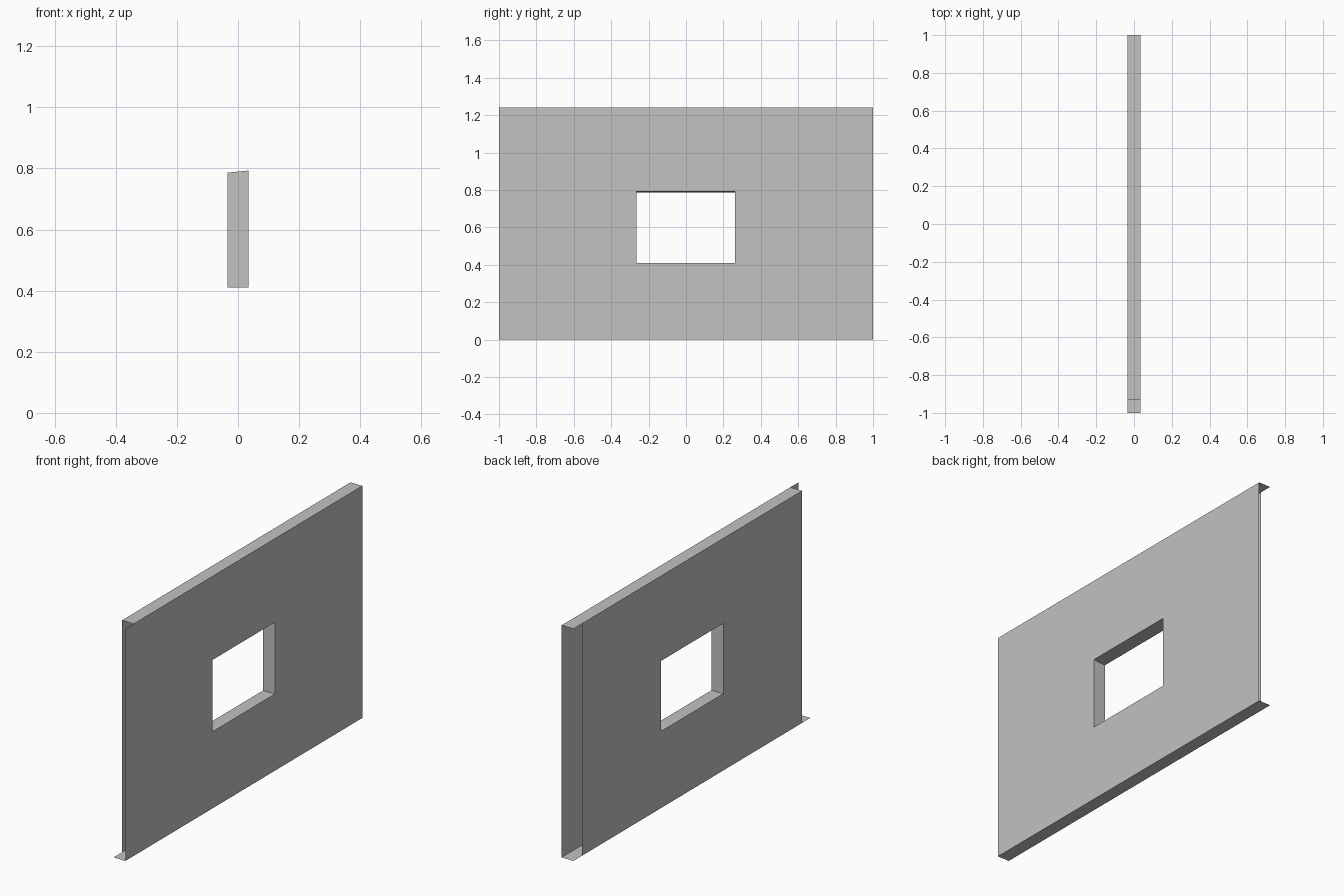
import bpy

if "Cube" in bpy.data.objects:
    bpy.data.objects.remove(bpy.data.objects["Cube"])

T = 0.035          # half thickness
H = 1.24           # wall height
SHORT = 0.93       # where the shortened skin stops

grey = bpy.data.materials.new("warm_grey")
grey.diffuse_color = (0.54, 0.54, 0.525, 1)
grey.use_nodes = True
grey.node_tree.nodes["Principled BSDF"].inputs["Base Color"].default_value = grey.diffuse_color


def make(name, verts, faces):
    mesh = bpy.data.meshes.new(name)
    mesh.from_pydata(verts, [], faces)
    mesh.materials.append(grey)
    obj = bpy.data.objects.new(name, mesh)
    bpy.context.collection.objects.link(obj)
    return obj


def rect(x, y0, y1, z0, z1):
    return [(x, y0, z0), (x, y1, z0), (x, y1, z1), (x, y0, z1)]


def ring(flip=False):
    """Four quads joining two four-corner loops."""
    faces = [(i, (i + 1) % 4, (i + 1) % 4 + 4, i + 4) for i in range(4)]
    return [f[::-1] for f in faces] if flip else faces


def slab(name, y0, y1, z, up):
    face = (0, 1, 2, 3) if up else (3, 2, 1, 0)
    make(name, [(-T, y0, z), (T, y0, z), (T, y1, z), (-T, y1, z)], [face])


# window openings, the lintel slopes slightly
hole_right = rect(T, -0.265, 0.262, 0.41, 0.793)
hole_left = rect(-T, -0.265, 0.262, 0.41, 0.786)

# wall skins: one full length, one stopping short at both ends
make("right_skin", rect(T, -1, 1, 0, H) + hole_right, ring())
make("left_skin", rect(-T, -SHORT, SHORT, 0, H) + hole_left, ring(True))

# sill, jambs and lintel
make("window_reveal", hole_right + hole_left, ring())

# top and bottom strips, the wall ends stay open
slab("top_strip", -SHORT, 1, H, True)
slab("base_strip", -1, 1, 0, False)
